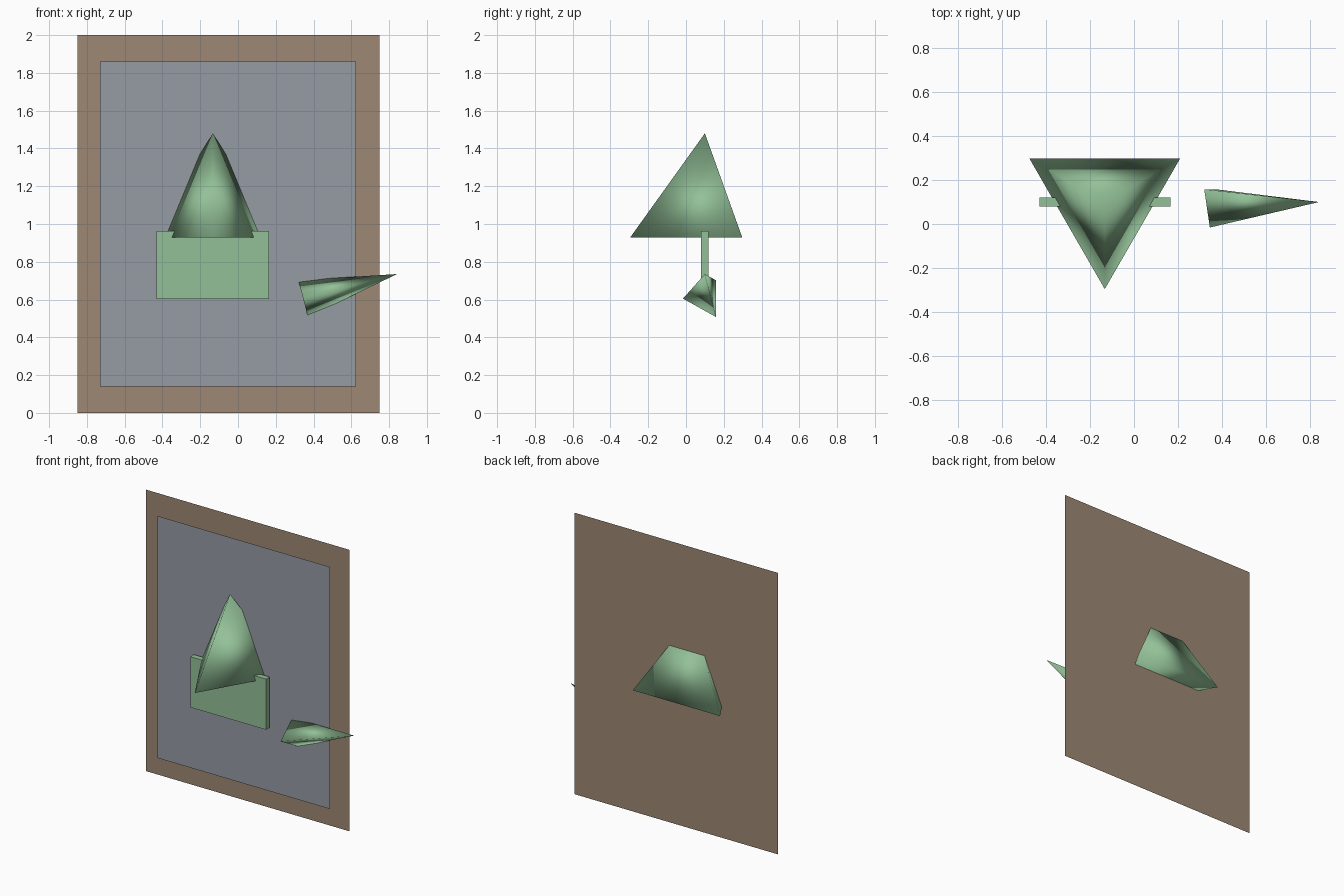
import bpy
import math
from mathutils import Matrix, Vector

if "Cube" in bpy.data.objects:
    bpy.data.objects.remove(bpy.data.objects["Cube"])


def material(name, rgb):
    m = bpy.data.materials.new(name)
    m.diffuse_color = (*rgb, 1)
    m.use_nodes = True
    m.node_tree.nodes["Principled BSDF"].inputs["Base Color"].default_value = m.diffuse_color
    return m


GREEN = material("green", (0.29, 0.53, 0.31))
BROWN = material("brown", (0.34, 0.25, 0.175))
SLATE = material("slate", (0.305, 0.325, 0.37))


def finish(name, mat):
    ob = bpy.context.object
    ob.name = name
    ob.data.materials.append(mat)
    return ob


def panel(name, x0, x1, z0, z1, y, mat):
    """Thin upright sheet facing the front."""
    bpy.ops.mesh.primitive_plane_add(size=1)
    ob = finish(name, mat)
    ob.data.transform(Matrix.Translation(((x0 + x1) / 2, y, (z0 + z1) / 2))
                      @ Matrix.Rotation(math.pi / 2, 4, 'X')
                      @ Matrix.Diagonal((x1 - x0, z1 - z0, 1, 1)))
    return ob


def spike(name, base, tip, radius):
    """Three-sided smooth-shaded cone from base centre to tip, one corner to the front."""
    axis = Vector(tip) - Vector(base)
    bpy.ops.mesh.primitive_cone_add(vertices=3, radius1=radius, depth=axis.length)
    ob = finish(name, GREEN)
    tilt = math.atan2(axis.x, axis.z)
    ob.data.transform(Matrix.Translation((Vector(base) + Vector(tip)) / 2)
                      @ Matrix.Rotation(tilt, 4, 'Y')
                      @ Matrix.Rotation(math.pi, 4, 'Z'))
    bpy.ops.object.shade_smooth()
    return ob


# Backing board and the inset sheet floating just in front of it
panel("backing_board", -0.85, 0.75, 0, 2, 0.18, BROWN)
panel("inset_sheet", -0.73, 0.625, 0.14, 1.86, 0.14, SLATE)

# Large upright spike and small tilted spike
spike("large_spike", (-0.133, 0.10, 0.928), (-0.133, 0.10, 1.48), 0.396)
spike("small_spike", (0.345, 0.10, 0.605), (0.842, 0.10, 0.735), 0.116)

# Block under the large spike
bpy.ops.mesh.primitive_cube_add(size=1, location=(-0.133, 0.10, 0.783))
block = finish("block", GREEN)
block.scale = (0.596, 0.04, 0.36)
bpy.ops.object.transform_apply(location=False, rotation=False, scale=True)
